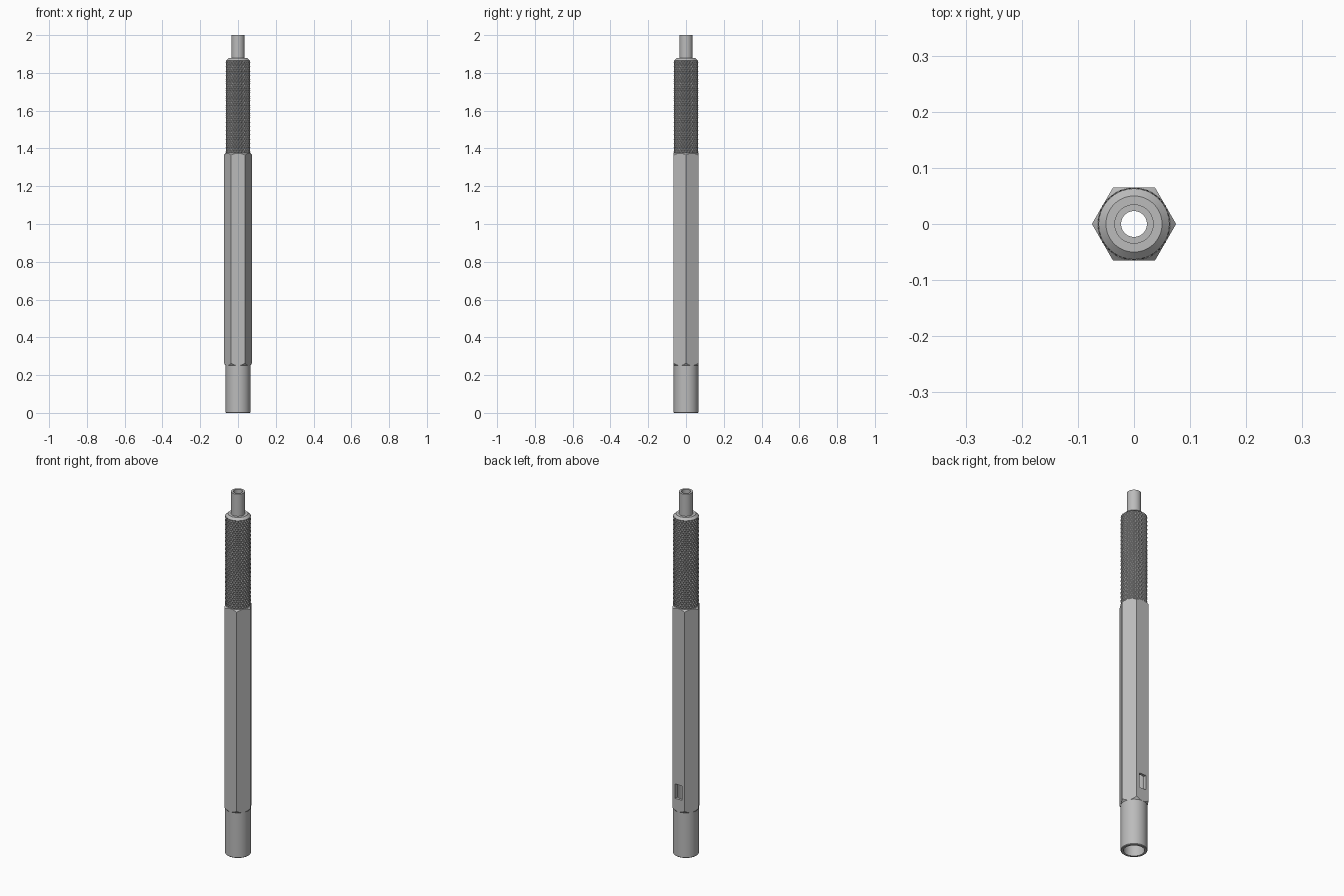
import bpy
import bmesh
from math import cos, sin, pi, radians

if "Cube" in bpy.data.objects:
    bpy.data.objects.remove(bpy.data.objects["Cube"])

steel = bpy.data.materials.new("brushed_grey_metal")
steel.use_nodes = True
GREY = (0.5, 0.5, 0.5, 1)
steel.diffuse_color = GREY
steel.node_tree.nodes["Principled BSDF"].inputs["Base Color"].default_value = GREY

BORE, BORE_TOP = 0.051, 1.36      # wide bore in the lower body
HEX_LOW, HEX_TOP = 0.25, 1.375
SHOULDER = 1.878


def finish(name, bm, smooth=True):
    bmesh.ops.recalc_face_normals(bm, faces=bm.faces)
    mesh = bpy.data.meshes.new(name)
    bm.to_mesh(mesh)
    bm.free()
    mesh.materials.append(steel)
    obj = bpy.data.objects.new(name, mesh)
    bpy.context.collection.objects.link(obj)
    if smooth:
        smooth_by_angle(obj)
    return obj


def smooth_by_angle(obj):
    bpy.ops.object.select_all(action='DESELECT')
    obj.select_set(True)
    bpy.context.view_layer.objects.active = obj
    bpy.ops.object.shade_smooth_by_angle(angle=radians(25))


def revolve(name, profile, sides=64, smooth=True):
    """Spin a closed (radius, z) outline about z; zero radii become poles."""
    bm = bmesh.new()
    verts = [bm.verts.new((r, 0, z)) for r, z in profile]
    edges = [bm.edges.new((a, b)) for a, b in zip(verts, verts[1:] + verts[:1])]
    bmesh.ops.spin(bm, geom=verts + edges, axis=(0, 0, 1), cent=(0, 0, 0),
                   steps=sides, angle=2 * pi, use_merge=True)
    bmesh.ops.remove_doubles(bm, verts=bm.verts, dist=1e-5)
    # discard the collapsed axis edges of solid outlines
    bmesh.ops.delete(bm, geom=[e for e in bm.edges if not e.link_faces], context='EDGES')
    return finish(name, bm, smooth)


def ring(name, r_in, r_out, low, high, sides=64):
    return revolve(name, [(r_in, low), (r_out, low), (r_out, high), (r_in, high)], sides)


def boolean(obj, cutter, operation):
    mod = obj.modifiers.new(operation, 'BOOLEAN')
    mod.object, mod.operation, mod.solver = cutter, operation, 'EXACT'
    bpy.context.view_layer.objects.active = obj
    bpy.ops.object.modifier_apply(modifier=mod.name)
    bpy.data.objects.remove(cutter)


# Lower sleeve: open tube with a fine outer edge break
revolve("lower_sleeve", [(BORE, 0), (0.062, 0), (0.065, 0.003),
                         (0.065, HEX_LOW + 0.004), (BORE, HEX_LOW + 0.004)])

# Hexagonal body: prism turned down to cones at both ends, bored, with a rear window
bm = bmesh.new()
bmesh.ops.create_cone(bm, cap_ends=True, segments=6, radius1=0.075, radius2=0.075,
                      depth=HEX_TOP - HEX_LOW)
points = [v.co for v in bm.verts]
for i, co in enumerate(points):
    # put corners on the x axis
    step = i // 2 if abs(points[0].z - points[1].z) > 0.1 else i % 6
    co.x, co.y = 0.075 * cos(step * pi / 3), 0.075 * sin(step * pi / 3)
    co.z += (HEX_LOW + HEX_TOP) / 2
hex_body = finish("hex_body", bm, smooth=False)
turning = revolve("turning_cutter", [(0, HEX_LOW), (0.0645, HEX_LOW), (0.08, 0.27),
                                     (0.08, 1.36), (0.0645, HEX_TOP), (0, HEX_TOP)],
                  smooth=False)
boolean(hex_body, turning, 'INTERSECT')
bore = revolve("bore_cutter", [(0, 0), (BORE, 0), (BORE, 1.5), (0, 1.5)], smooth=False)
boolean(hex_body, bore, 'DIFFERENCE')
bm = bmesh.new()
bmesh.ops.create_cube(bm, size=1)
for v in bm.verts:
    v.co = (v.co.x * 0.042, 0.06 + v.co.y * 0.06, 0.36 + v.co.z * 0.08)
boolean(hex_body, finish("window_cutter", bm, smooth=False), 'DIFFERENCE')
smooth_by_angle(hex_body)

# Knurled grip: lattice of small pyramids separated by crossing grooves
COLS, ROWS = 48, 44
PEAK, GROOVE = 0.0655, 0.0605
bm = bmesh.new()
low, high = HEX_TOP - 0.005, SHOULDER - 0.012
rows = []
for k in range(ROWS + 1):
    z = low + (high - low) * k / ROWS
    row = []
    for i in range(COLS):
        r = PEAK if (i + k) % 2 else GROOVE
        a = 2 * pi * i / COLS
        row.append(bm.verts.new((r * cos(a), r * sin(a), z)))
    rows.append(row)
for k in range(ROWS):
    for i in range(COLS):
        j = (i + 1) % COLS
        a, b, c, d = rows[k][i], rows[k][j], rows[k + 1][j], rows[k + 1][i]
        # split every cell along its groove
        if (i + k) % 2:
            bm.faces.new((a, b, d))
            bm.faces.new((b, c, d))
        else:
            bm.faces.new((a, b, c))
            bm.faces.new((a, c, d))
finish("knurled_grip", bm, smooth=False)

# Grip core, bevelled shoulder and hollow tip in one turned piece
revolve("core_and_tip", [(0.023, BORE_TOP), (0.0515, BORE_TOP), (0.0515, HEX_TOP),
                         (0.058, HEX_TOP), (0.058, high - 0.004), (0.063, high),
                         (0.050, SHOULDER), (0.035, SHOULDER), (0.035, 2), (0.023, 2)])
